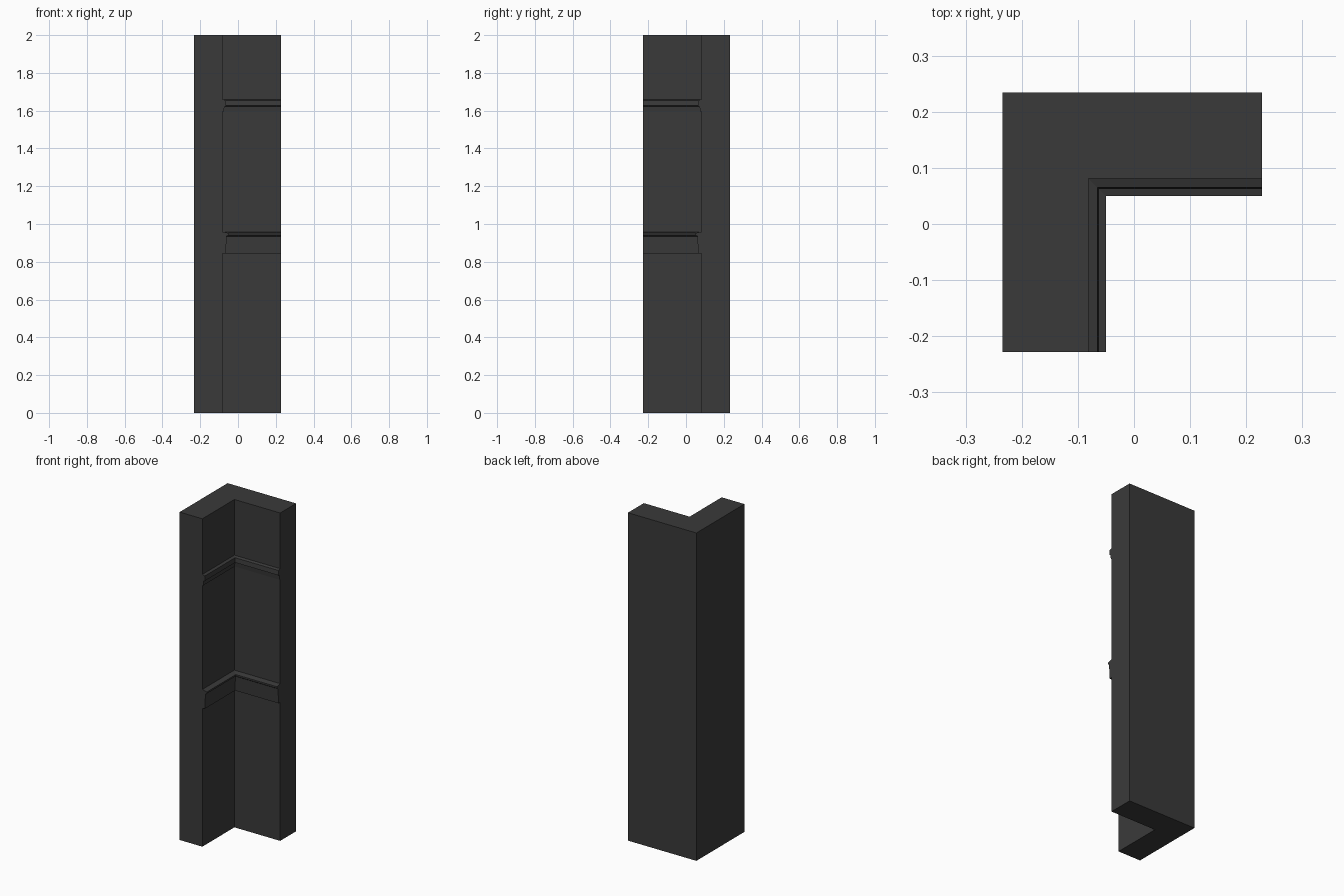
import bpy
import bmesh

if "Cube" in bpy.data.objects:
    bpy.data.objects.remove(bpy.data.objects["Cube"], do_unlink=True)

OUTER, INNER, END = 0.234, 0.081, 0.228

paint = bpy.data.materials.new("charcoal")
paint.use_nodes = True
colour = (0.042, 0.042, 0.042, 1)
paint.diffuse_color = colour
paint.node_tree.nodes["Principled BSDF"].inputs["Base Color"].default_value = colour


def finish(name, bm):
    bmesh.ops.recalc_face_normals(bm, faces=bm.faces)
    mesh = bpy.data.meshes.new(name)
    bm.to_mesh(mesh)
    bm.free()
    mesh.materials.append(paint)
    obj = bpy.data.objects.new(name, mesh)
    bpy.context.collection.objects.link(obj)
    return obj


def corner_post(name, height):
    """Extrude the L-shaped plan upwards."""
    plan = [(-OUTER, OUTER), (-OUTER, -END), (-INNER, -END),
            (-INNER, INNER), (END, INNER), (END, OUTER)]
    bm = bmesh.new()
    base = bm.faces.new([bm.verts.new((x, y, 0)) for x, y in plan])
    new = bmesh.ops.extrude_face_region(bm, geom=[base])["geom"]
    top = [v for v in new if isinstance(v, bmesh.types.BMVert)]
    bmesh.ops.translate(bm, verts=top, vec=(0, 0, height))
    return finish(name, bm)


def moulding(name, profile):
    """Sweep a (projection, height) profile along both inner walls with a mitre."""
    bm = bmesh.new()
    rings = [[], [], []]
    for out, z in profile:
        d = INNER - out
        for ring, (x, y) in zip(rings, [(END, d), (-d, d), (-d, -END)]):
            ring.append(bm.verts.new((x, y, z)))
    n = len(profile)
    for a, b in zip(rings, rings[1:]):
        for i in range(n):
            j = (i + 1) % n
            bm.faces.new((a[i], a[j], b[j], b[i]))
    bm.faces.new(rings[0])
    bm.faces.new(rings[-1])
    return finish(name, bm)


# Post
corner_post("corner_post", 2.0)

# Chair rail: projecting lip over a tall, slightly tapered band
moulding("chair_rail", [(-0.005, 0.845), (0.016, 0.845), (0.021, 0.935),
                        (0.031, 0.942), (0.031, 0.952), (-0.005, 0.96)])

# Picture rail: sloped lip over a thin flat fillet
moulding("picture_rail", [(-0.005, 1.595), (0.006, 1.595), (0.009, 1.622),
                          (0.019, 1.627), (0.016, 1.655), (-0.005, 1.662)])
